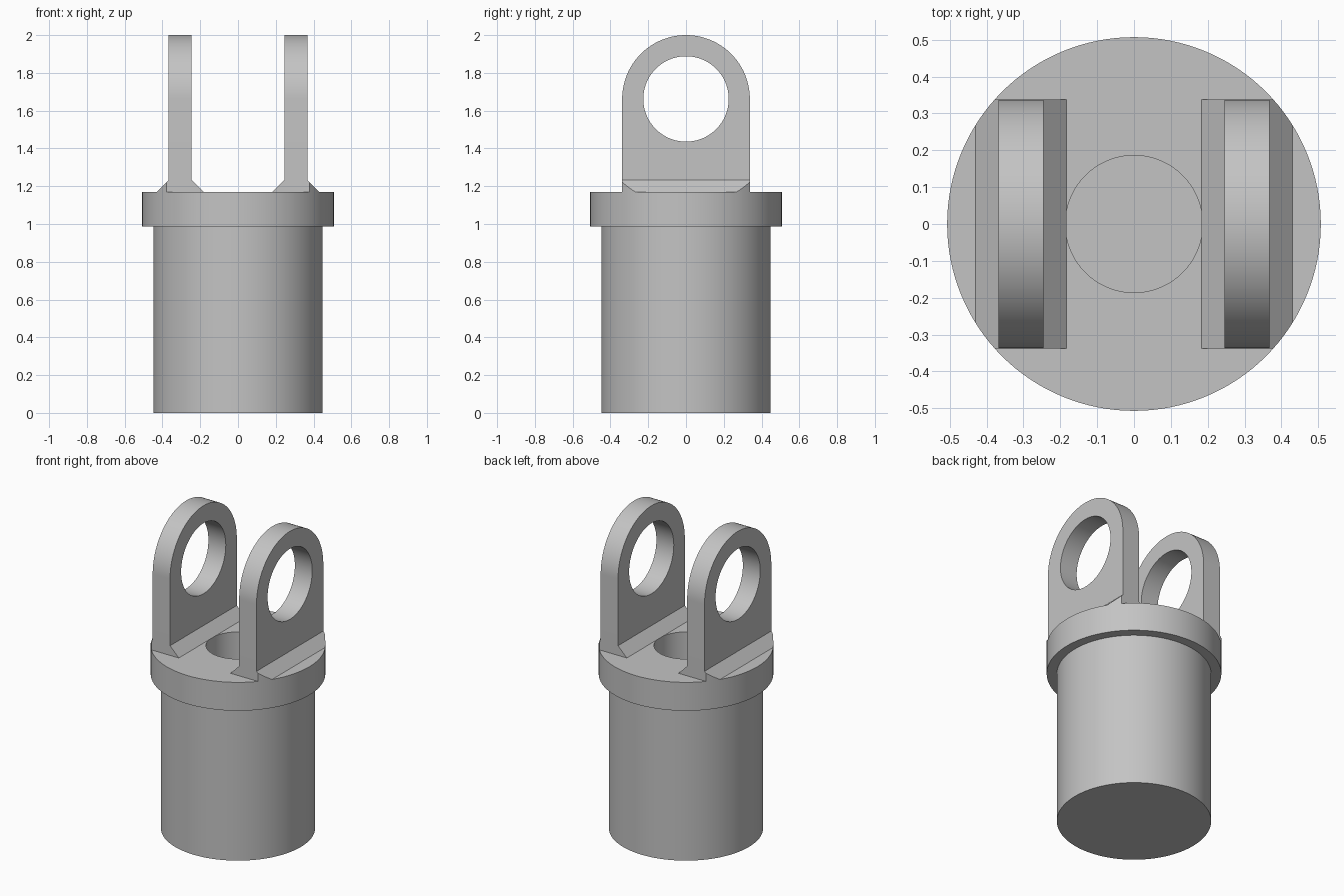
import bpy, bmesh, math
from mathutils import Matrix

if "Cube" in bpy.data.objects:
    bpy.data.objects.remove(bpy.data.objects["Cube"])

SEGMENTS = 128
BODY_R, COLLAR_R, BORE_R = 0.448, 0.507, 0.186
COLLAR_Z, TOP_Z, BORE_Z = 0.988, 1.17, 0.5
LUG_IN, LUG_OUT, LUG_R = 0.245, 0.368, 0.338
EYE_Z, EYE_R, FILLET = 2 - LUG_R, 0.226, 0.062

grey = bpy.data.materials.new("plain grey")
grey.use_nodes = True
colour = (0.55, 0.55, 0.55, 1)
grey.diffuse_color = colour
grey.node_tree.nodes["Principled BSDF"].inputs["Base Color"].default_value = colour


def make_object(name, bm):
    bmesh.ops.recalc_face_normals(bm, faces=bm.faces)
    mesh = bpy.data.meshes.new(name)
    bm.to_mesh(mesh)
    bm.free()
    mesh.materials.append(grey)
    obj = bpy.data.objects.new(name, mesh)
    bpy.context.collection.objects.link(obj)
    return obj


def smooth(obj):
    bpy.ops.object.select_all(action="DESELECT")
    obj.select_set(True)
    bpy.context.view_layer.objects.active = obj
    bpy.ops.object.shade_smooth_by_angle(angle=math.radians(30))


def prism(name, points, direction):
    """Extrude a closed outline along a direction."""
    bm = bmesh.new()
    face = bm.faces.new([bm.verts.new(p) for p in points])
    result = bmesh.ops.extrude_face_region(bm, geom=[face], use_keep_orig=True)
    moved = [v for v in result["geom"] if isinstance(v, bmesh.types.BMVert)]
    bmesh.ops.translate(bm, verts=moved, vec=direction)
    return make_object(name, bm)


def cylinder(name, radius, depth, matrix):
    bm = bmesh.new()
    bmesh.ops.create_cone(bm, cap_ends=True, segments=SEGMENTS, radius1=radius,
                          radius2=radius, depth=depth, matrix=matrix)
    return make_object(name, bm)


def cut(obj, cutter, operation):
    """Bake a boolean and drop the cutter."""
    mod = obj.modifiers.new("cut", "BOOLEAN")
    mod.object, mod.operation, mod.solver = cutter, operation, "EXACT"
    bpy.context.view_layer.update()
    graph = bpy.context.evaluated_depsgraph_get()
    obj.data = bpy.data.meshes.new_from_object(obj.evaluated_get(graph))
    obj.modifiers.clear()
    bpy.data.objects.remove(cutter)


# Turned body with collar and blind bore
profile = [(0, 0), (BODY_R, 0), (BODY_R, COLLAR_Z), (COLLAR_R, COLLAR_Z),
           (COLLAR_R, TOP_Z), (BORE_R, TOP_Z), (BORE_R, BORE_Z), (0, BORE_Z)]
bm = bmesh.new()
verts = [bm.verts.new((r, 0, z)) for r, z in profile]
edges = [bm.edges.new(pair) for pair in zip(verts, verts[1:])]
bmesh.ops.spin(bm, geom=verts + edges, cent=(0, 0, 0), axis=(0, 0, 1),
               angle=math.tau, steps=SEGMENTS)
bmesh.ops.remove_doubles(bm, verts=bm.verts, dist=0.0001)
smooth(make_object("collared_body", bm))

for side, sign in (("left", 1), ("right", -1)):
    # Upright lug with a rounded top and a round eye
    outline = [(sign * LUG_IN, -LUG_R, TOP_Z), (sign * LUG_IN, LUG_R, TOP_Z)]
    for i in range(SEGMENTS // 2 + 1):
        a = math.tau * i / SEGMENTS
        outline.append((sign * LUG_IN, LUG_R * math.cos(a), EYE_Z + LUG_R * math.sin(a)))
    lug = prism(side + "_lug", outline, (sign * (LUG_OUT - LUG_IN), 0, 0))
    turn = Matrix.Translation((sign * LUG_OUT, 0, EYE_Z)) @ Matrix.Rotation(math.pi / 2, 4, "Y")
    cut(lug, cylinder("eye_cutter", EYE_R, 1, turn), "DIFFERENCE")
    smooth(lug)

    # Sloped foot on both faces of the lug, trimmed to the collar rim
    foot = prism(side + "_lug_foot",
                 [(sign * x, -LUG_R, z) for x, z in (
                     (LUG_IN - FILLET, TOP_Z), (LUG_OUT + FILLET, TOP_Z),
                     (LUG_OUT, TOP_Z + FILLET), (LUG_IN, TOP_Z + FILLET))],
                 (0, 2 * LUG_R, 0))
    rim = cylinder("rim_cutter", COLLAR_R, 1, Matrix.Translation((0, 0, TOP_Z)))
    cut(foot, rim, "INTERSECT")
    smooth(foot)
